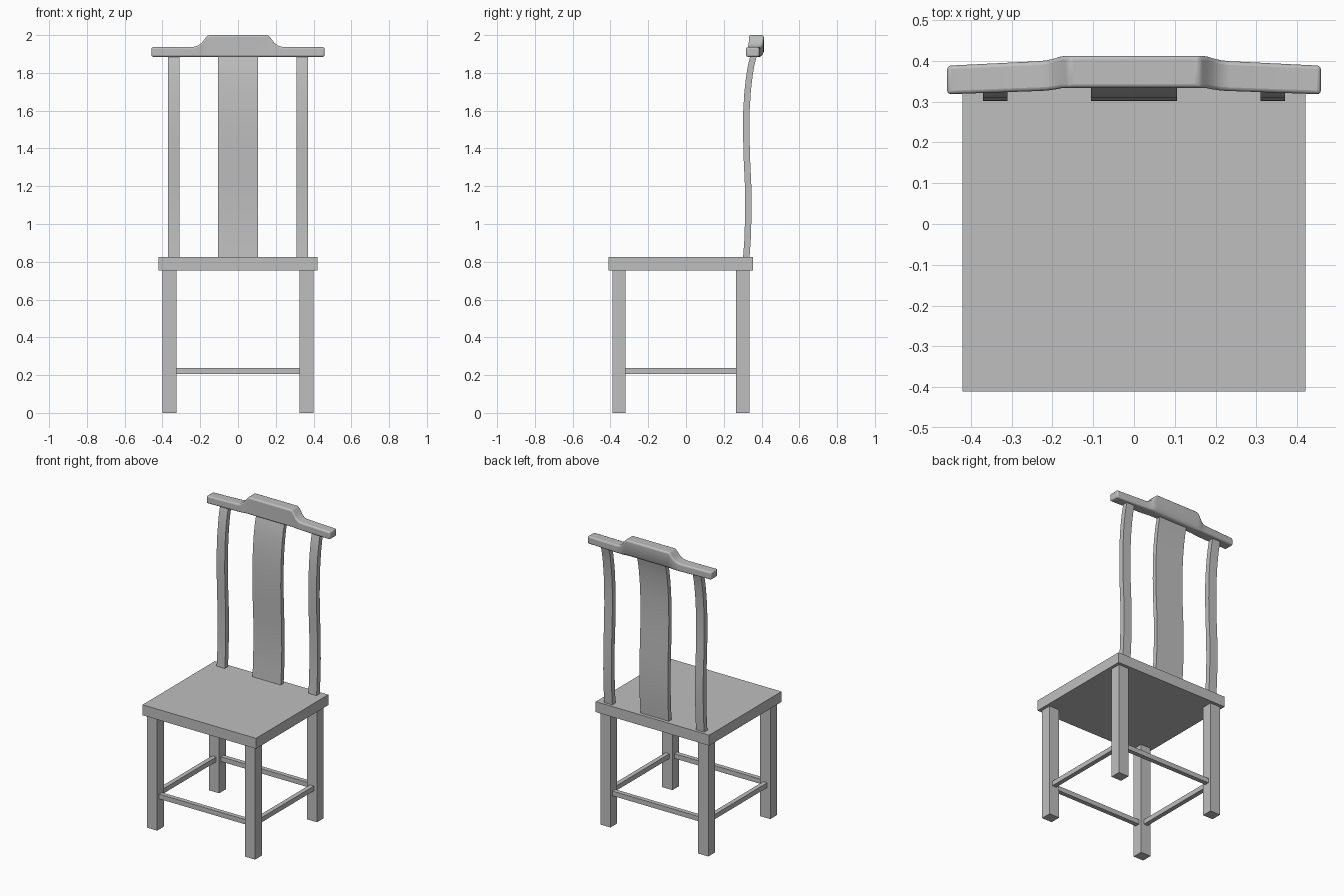
import bpy, bmesh, math

cube = bpy.data.objects.get("Cube")
if cube:
    bpy.data.objects.remove(cube, do_unlink=True)

grey = bpy.data.materials.new("plain grey")
grey.use_nodes = True
grey.diffuse_color = (0.52, 0.52, 0.52, 1)
grey.node_tree.nodes["Principled BSDF"].inputs["Base Color"].default_value = grey.diffuse_color


def loft(name, rings):
    """Join equal-sized rings of points into a closed solid."""
    bm = bmesh.new()
    loops = [[bm.verts.new(p) for p in ring] for ring in rings]
    n = len(loops[0])
    for a, b in zip(loops, loops[1:]):
        for i in range(n):
            j = (i + 1) % n
            bm.faces.new((a[i], a[j], b[j], b[i]))
    bm.faces.new(loops[0][::-1])
    bm.faces.new(loops[-1])
    bmesh.ops.recalc_face_normals(bm, faces=bm.faces)
    mesh = bpy.data.meshes.new(name)
    bm.to_mesh(mesh)
    bm.free()
    mesh.materials.append(grey)
    obj = bpy.data.objects.new(name, mesh)
    bpy.context.collection.objects.link(obj)
    return obj


def rect(x0, x1, y0, y1, z):
    return [(x0, y0, z), (x1, y0, z), (x1, y1, z), (x0, y1, z)]


def box(name, x0, x1, y0, y1, z0, z1):
    return loft(name, [rect(x0, x1, y0, y1, z) for z in (z0, z1)])


def smooth(obj, degrees):
    bpy.ops.object.select_all(action='DESELECT')
    obj.select_set(True)
    bpy.context.view_layer.objects.active = obj
    bpy.ops.object.shade_smooth_by_angle(angle=math.radians(degrees))


# Seat and legs
box("seat", -0.42, 0.42, -0.41, 0.355, 0.755, 0.825)
for side, x in (("left", 0.3625), ("right", -0.3625)):
    for end, y in (("front", -0.355), ("back", 0.3)):
        box(f"{end}_{side}_leg", x - 0.0375, x + 0.0375, y - 0.035, y + 0.035, 0, 0.755)
    box(f"{side}_stretcher", x - 0.015, x + 0.015, -0.32, 0.265, 0.205, 0.237)
for end, y in (("front", -0.355), ("back", 0.3)):
    box(f"{end}_stretcher", -0.325, 0.325, y - 0.015, y + 0.015, 0.205, 0.237)

# Curved back posts and splat: (height, front depth) along the curve
curve = [(0.82, 0.302), (0.92, 0.309), (1.05, 0.313), (1.2, 0.312), (1.35, 0.305),
         (1.48, 0.302), (1.6, 0.303), (1.7, 0.309), (1.78, 0.318), (1.84, 0.328), (1.9, 0.343)]


def back_slat(name, x0, x1, thick):
    smooth(loft(name, [rect(x0, x1, y, y + thick, z) for z, y in curve]), 30)


back_slat("left_back_post", 0.31, 0.37, 0.034)
back_slat("right_back_post", -0.37, -0.31, 0.034)
back_slat("back_splat", -0.105, 0.105, 0.03)

# Crest rail: (x, front, back, top) stations, mirrored across the middle
half = [(0.458, 0.318, 0.388, 1.936), (0.235, 0.326, 0.399, 1.938), (0.215, 0.327, 0.401, 1.943),
        (0.193, 0.33, 0.406, 1.958), (0.178, 0.333, 0.411, 1.978), (0.16, 0.334, 0.412, 2.0)]
stations = [(-x, f, b, t) for x, f, b, t in half] + half[::-1]
rings = []
for x, front, back, top in stations:
    raised = (top - 1.936) / 0.064
    rings.append([(x, front, 1.885), (x, back - 0.02 * raised, 1.885),
                  (x, back, 1.91), (x, back, top), (x, front, top)])
rail = loft("crest_rail", rings)
bevel = rail.modifiers.new("soft edges", 'BEVEL')
bevel.width = 0.009
bevel.segments = 3
bevel.limit_method = 'ANGLE'
bevel.angle_limit = math.radians(50)
smooth(rail, 40)
